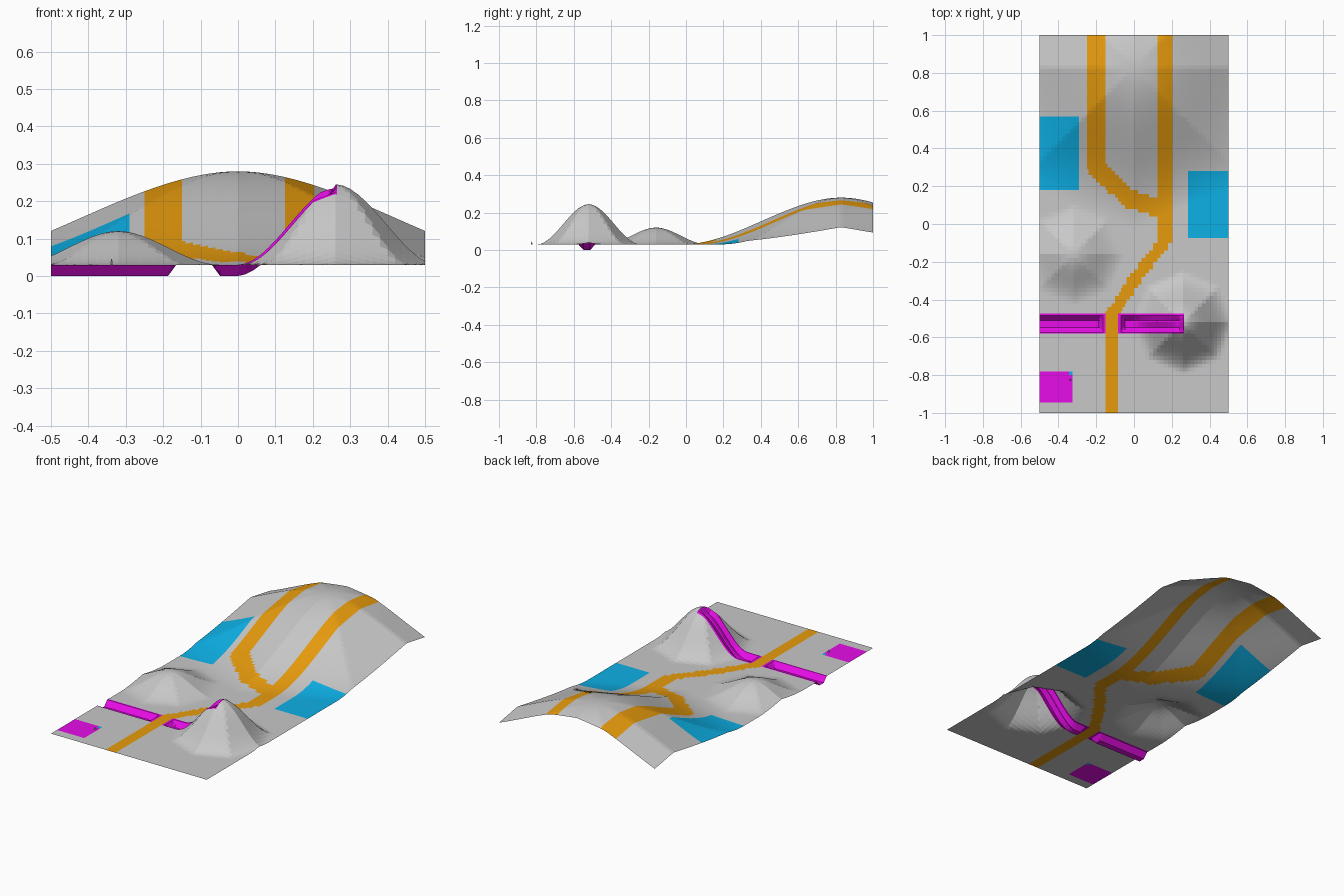
import bpy, bmesh, math
from mathutils import Vector

if "Cube" in bpy.data.objects:
    bpy.data.objects.remove(bpy.data.objects["Cube"])


def material(name, rgb):
    m = bpy.data.materials.new(name)
    m.diffuse_color = (*rgb, 1)
    m.use_nodes = True
    m.node_tree.nodes["Principled BSDF"].inputs["Base Color"].default_value = m.diffuse_color
    return m


GREY, ORANGE, BLUE, MAGENTA = range(4)
mats = [material("ground_grey", (0.58, 0.58, 0.58)),
        material("road_orange", (0.8, 0.33, 0.004)),
        material("field_blue", (0.004, 0.44, 0.8)),
        material("trench_magenta", (0.8, 0.004, 0.8))]

BASE = 0.03
# Eight-sided hills: centre x, centre y, height, radius
HILLS = [(0, 0.83, 0.25, 0.85), (0.26, -0.52, 0.215, 0.275), (-0.32, -0.16, 0.09, 0.27)]
# Trenches: x start, x end of the floor rim
TRENCHES = [(-0.6, -0.165), (-0.07, 0.262)]
TRENCH_Y = -0.53
# Rectangular fields: x0, x1, y0, y1, colour
FIELDS = [(-0.5, -0.29, 0.18, 0.57, BLUE), (0.285, 0.5, -0.075, 0.28, BLUE),
          (-0.345, -0.325, -0.8, -0.78, BLUE), (-0.5, -0.325, -0.945, -0.78, MAGENTA),
          (-0.15, -0.085, -1, -0.48, ORANGE), (0.125, 0.205, -0.1, 1, ORANGE),
          (-0.25, -0.15, 0.29, 1, ORANGE),
          (-0.5, -0.15, -0.58, -0.475, MAGENTA), (-0.085, 0.265, -0.58, -0.475, MAGENTA)]
# Slanting road pieces: centre line and half width
ROADS = [([(-0.2, 0.3), (-0.02, 0.13), (0.15, 0.08)], 0.047),
         ([(0.165, -0.09), (0.02, -0.27), (-0.03, -0.35), (-0.117, -0.48)], 0.032)]


def clamp(v):
    return max(0.0, min(1.0, v))


def height(x, y):
    z = BASE
    for cx, cy, h, r in HILLS:
        # octagonal distance, corners on the axes and diagonals
        d = max((x - cx) * math.cos(a) + (y - cy) * math.sin(a)
                for a in (math.pi / 8 + k * math.pi / 4 for k in range(8)))
        t = clamp(1 - d / math.cos(math.pi / 8) / r)
        z += h * t * t * (3 - 2 * t)
    for x0, x1 in TRENCHES:
        side = clamp((0.045 - abs(y - TRENCH_Y)) / 0.027)
        end = clamp(min(x - x0, x1 - x) / 0.022)
        z -= 0.03 * min(side, end)
    return z


def near_line(p, pts, w):
    for a, b in zip(pts, pts[1:]):
        a, b = Vector(a), Vector(b)
        t = clamp((p - a).dot(b - a) / (b - a).length_squared)
        if (p - a - (b - a) * t).length < w:
            return True
    return False


def colour(x, y):
    for x0, x1, y0, y1, c in FIELDS:
        if x0 < x < x1 and y0 < y < y1:
            return c
    p = Vector((x, y))
    return ORANGE if any(near_line(p, pts, w) for pts, w in ROADS) else GREY


def grid_lines(lo, hi, step, extra):
    n = round((hi - lo) / step)
    return sorted({round(v, 4) for v in [lo + i * step for i in range(n + 1)] + extra})


# Ground sheet: a grid with extra lines on every colour border and trench edge
xs = grid_lines(-0.5, 0.5, 0.02, [v for f in FIELDS for v in f[:2]] +
                [-0.187, -0.165, -0.07, -0.048, 0.24, 0.262])
ys = grid_lines(-1, 1, 0.02, [v for f in FIELDS for v in f[2:4]] +
                [TRENCH_Y + s * d for s in (-1, 1) for d in (0.018, 0.045)])
bm = bmesh.new()
rows = [[bm.verts.new((x, y, height(x, y))) for x in xs] for y in ys]
for j in range(len(ys) - 1):
    for i in range(len(xs) - 1):
        f = bm.faces.new((rows[j][i], rows[j][i + 1], rows[j + 1][i + 1], rows[j + 1][i]))
        c = f.calc_center_median()
        f.material_index = colour(c.x, c.y)
mesh = bpy.data.meshes.new("terrain")
bm.to_mesh(mesh)
bm.free()
for m in mats:
    mesh.materials.append(m)
bpy.context.collection.objects.link(bpy.data.objects.new("terrain", mesh))

# Tiny marker standing on the magenta field
bpy.ops.mesh.primitive_cone_add(vertices=6, radius1=0.005, radius2=0.001, depth=0.015,
                                location=(-0.338, -0.825, BASE + 0.0075))
marker = bpy.context.object
marker.name = "marker"
marker.data.materials.append(mats[GREY])
